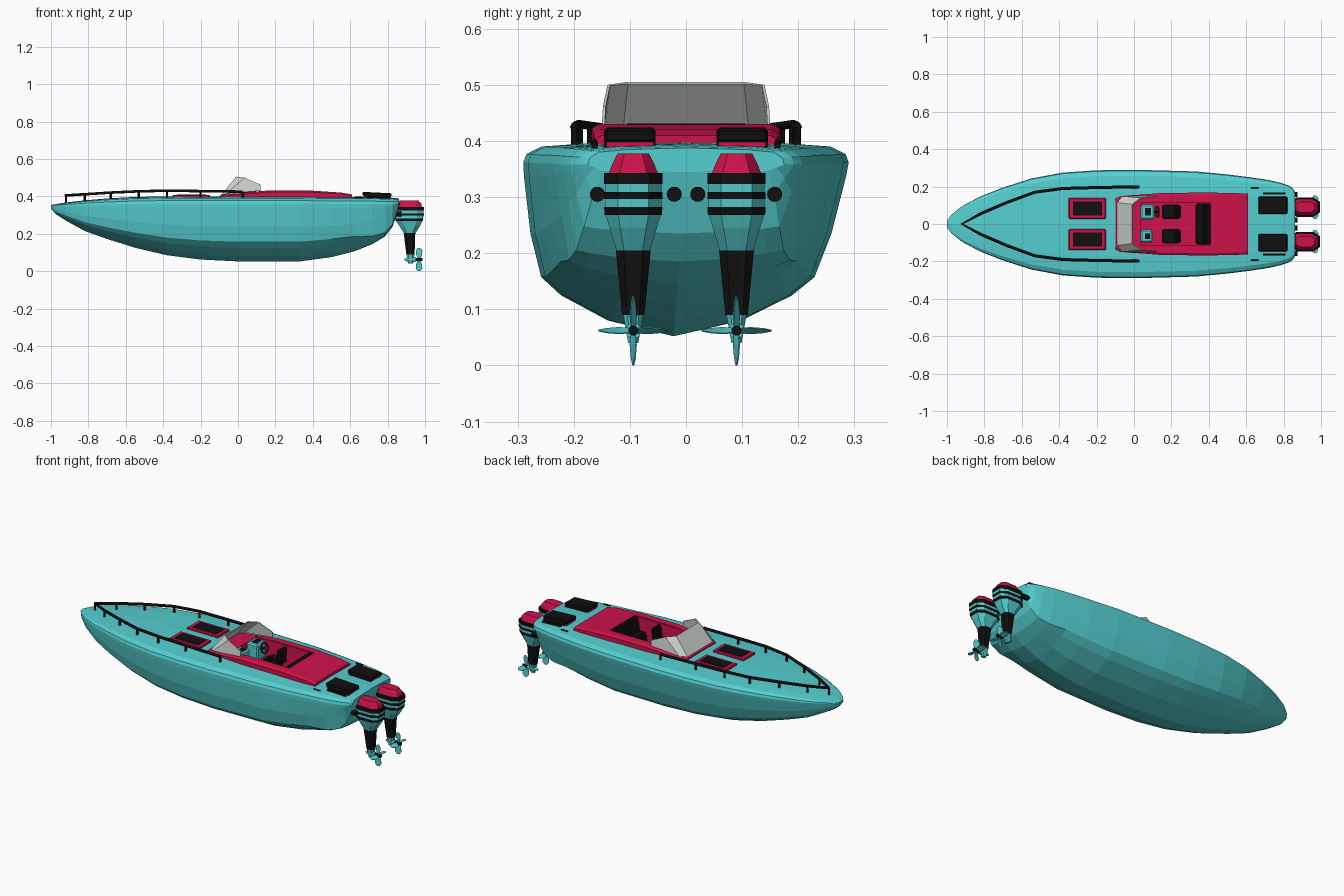
import bpy, bmesh
from math import cos, sin, pi
from mathutils import Vector, Matrix

if "Cube" in bpy.data.objects:
    bpy.data.objects.remove(bpy.data.objects["Cube"])


def mat(name, col):
    m = bpy.data.materials.new(name)
    m.diffuse_color = (*col, 1)
    m.use_nodes = True
    m.node_tree.nodes["Principled BSDF"].inputs["Base Color"].default_value = m.diffuse_color
    return m


TEAL = mat("teal", (0.09, 0.62, 0.63))
RED = mat("crimson", (0.62, 0.006, 0.07))
BLACK = mat("black", (0.005, 0.005, 0.005))
GLASS = mat("glass", (0.62, 0.66, 0.62))


def finish(name, bm, m):
    bmesh.ops.recalc_face_normals(bm, faces=bm.faces)
    me = bpy.data.meshes.new(name)
    bm.to_mesh(me)
    bm.free()
    ob = bpy.data.objects.new(name, me)
    bpy.context.collection.objects.link(ob)
    me.materials.append(m)
    return ob


def loft(name, rings, m):
    """Skin closed rings of equal length and cap both ends."""
    bm = bmesh.new()
    vs = [[bm.verts.new(p) for p in r] for r in rings]
    n = len(vs[0])
    for a, b in zip(vs, vs[1:]):
        for i in range(n):
            bm.faces.new((a[i], a[(i + 1) % n], b[(i + 1) % n], b[i]))
    bm.faces.new(vs[0])
    bm.faces.new(vs[-1])
    return finish(name, bm, m)


def box(name, x0, x1, y0, y1, z0, z1, m, bevel=0, tilt=0):
    bm = bmesh.new()
    bmesh.ops.create_cube(bm, size=1)
    bmesh.ops.scale(bm, vec=(x1 - x0, y1 - y0, z1 - z0), verts=bm.verts)
    if bevel:
        bmesh.ops.bevel(bm, geom=bm.edges[:], offset=bevel, segments=1, affect='EDGES')
    c = Vector(((x0 + x1) / 2, (y0 + y1) / 2, (z0 + z1) / 2))
    bmesh.ops.transform(bm, matrix=Matrix.Translation(c) @ Matrix.Rotation(tilt, 4, 'Y'), verts=bm.verts)
    return finish(name, bm, m)


def rod(name, a, b, r, m, r2=None, seg=12):
    a, b = Vector(a), Vector(b)
    d = b - a
    bm = bmesh.new()
    bmesh.ops.create_cone(bm, cap_ends=True, segments=seg, radius1=r, radius2=r if r2 is None else r2, depth=d.length)
    rot = d.to_track_quat('Z', 'Y').to_matrix().to_4x4()
    bmesh.ops.transform(bm, matrix=Matrix.Translation((a + b) / 2) @ rot, verts=bm.verts)
    return finish(name, bm, m)


def tube(name, pts, r, m, cyclic=False):
    cu = bpy.data.curves.new(name, 'CURVE')
    cu.dimensions = '3D'
    cu.bevel_depth, cu.bevel_resolution, cu.use_fill_caps = r, 1, True
    sp = cu.splines.new('POLY')
    sp.points.add(len(pts) - 1)
    for p, q in zip(sp.points, pts):
        p.co = (*q, 1)
    sp.use_cyclic_u = cyclic
    cu.materials.append(m)
    ob = bpy.data.objects.new(name, cu)
    bpy.context.collection.objects.link(ob)
    return ob


# Hull: x, half beam, sheer height, keel height
stations = [(-1, .018, .347, .335), (-.975, .05, .348, .305), (-.92, .095, .35, .27), (-.82, .148, .353, .215),
            (-.7, .195, .356, .172), (-.55, .243, .36, .125), (-.38, .275, .362, .085), (-.2, .287, .362, .062),
            (0, .29, .362, .052), (.33, .281, .362, .052), (.5, .265, .36, .075), (.62, .25, .36, .105),
            (.72, .235, .359, .145), (.785, .22, .358, .185), (.825, .207, .358, .235), (.848, .192, .358, .3),
            (.86, .175, .358, .345)]
section = [(1, 1), (.99, .92), (.925, .59), (.84, .34), (.71, .235), (.41, .09)]


def hull_ring(x, w, zs, zk):
    h, k = zs - zk, w / .29
    flat = .7 * min(max((x - .6) / .2, 0), 1)
    half = [(w * .6, zs + .034 * min(1, k * 1.3)), (w * .89, zs + .028 * min(1, k * 1.3)),
            (w * .98, zs + .015 * min(1, k * 1.3))]
    half += [(w * a, zk + h * b * (1 - flat if b < .5 else 1)) for a, b in section]
    ring = [(0, half[0][1] + .003)] + half + [(0, zk)] + [(-y, z) for y, z in reversed(half)]
    return [(x, y - .022 * max(0, 1 - (z - zk) / h) * h / .31, z) for y, z in ring]


hull = loft("hull", [hull_ring(*s) for s in stations], TEAL)

# Raised cockpit surround
surround = loft("cockpit_surround", [
    [(x, w, .36), (x, w, z - .008), (x, w - .012, z), (x, -w + .012, z), (x, -w, z - .008), (x, -w, .36)]
    for x, w, z in [(-.1, .135, .404), (-.07, .15, .41), (.05, .158, .42), (.15, .166, .43),
                    (.4, .168, .43), (.55, .165, .42), (.61, .162, .41)]], RED)

# Cockpit opening and its liner
cutter = box("cockpit_cutter", .03, .41, -.115, .115, .29, .6, RED)
cutter.hide_render = True
cutter.hide_viewport = False
cutter.display_type = 'WIRE'
for ob in (hull, surround):
    b = ob.modifiers.new("opening", 'BOOLEAN')
    b.operation, b.object, b.solver = 'DIFFERENCE', cutter, 'EXACT'
box("cockpit_floor", .03, .41, -.115, .115, .285, .293, RED)
for s in (1, -1):
    box("cockpit_side", .03, .41, s * .1145 - .002, s * .1145 + .002, .285, .425, RED)
box("cockpit_bulkhead", .028, .034, -.115, .115, .285, .418, RED)

# Dashboards, wheel, seats and rear bench
for y0, y1, x1 in [(.025, .105, .11), (-.1, -.03, .1)]:
    box("dashboard", .035, x1, y0, y1, .33, .425, TEAL, .008)
box("dash_screen", .06, .09, .045, .085, .42, .43, BLACK)
box("glove_panel", .06, .085, -.08, -.05, .42, .429, BLACK)
tube("steering_wheel", [(.125 - .3 * .028 * sin(a * pi / 6), .065 + .028 * cos(a * pi / 6), .4 + .028 * sin(a * pi / 6))
                        for a in range(12)], .004, BLACK, True)
rod("steering_column", (.1, .065, .39), (.127, .065, .4), .006, BLACK)
for s in (1, -1):
    y = s * .066
    box("seat_base", .175, .225, y - .02, y + .02, .29, .34, BLACK)
    box("seat_cushion", .15, .245, y - .038, y + .038, .335, .36, BLACK, .008)
    box("seat_back", .222, .246, y - .036, y + .036, .345, .43, BLACK, .008, .12)
box("bench_cushion", .33, .41, -.11, .11, .29, .355, BLACK, .008)
box("bench_back", .375, .4, -.11, .11, .34, .431, BLACK, .006, .2)

# Windshield: front pane and two side panes
base = [(.12, -.15, .43), (-.06, -.148, .415), (-.09, -.115, .408), (-.09, .115, .408), (-.06, .148, .415), (.12, .15, .43)]
top = [(.12, -.148, .462), (.035, -.14, .5), (-.01, -.105, .505), (-.01, .105, .505), (.035, .14, .5), (.12, .148, .462)]
bm = bmesh.new()
lo, hi = ([bm.verts.new(p) for p in row] for row in (base, top))
for i in range(5):
    bm.faces.new((lo[i], lo[i + 1], hi[i + 1], hi[i]))
shield = finish("windshield", bm, GLASS)
shield.modifiers.new("thickness", 'SOLIDIFY').thickness = .005

# Bow rail and posts
rail = [(-.92, 0, .405), (-.82, .055, .411), (-.68, .115, .42), (-.53, .17, .427), (-.38, .19, .43),
        (-.2, .195, .428), (.025, .199, .425)]
tube("bow_rail", [(x, -y, z) for x, y, z in rail[:0:-1]] + rail, .008, BLACK)
for x, y, z in rail:
    for s in ((1, -1) if y else (1,)):
        rod("rail_post", (x, s * y, .365), (x, s * y, z), .006, BLACK, seg=8)

for s in (1, -1):
    # Foredeck hatches
    y0, y1 = sorted((s * .028, s * .138))
    box("hatch_frame", -.35, -.15, y0, y1, .38, .408, RED, .004)
    box("hatch_panel", -.325, -.172, y0 + .018, y1 - .018, .39, .411, BLACK)
    # Stern pads: red core under a black cover
    y0, y1 = sorted((s * .054, s * .146))
    box("pad_core", .67, .815, y0 + .005, y1 - .005, .37, .408, RED)
    box("pad_cover", .665, .82, y0, y1, .401, .42, BLACK, .005, .05)
    for y in (y0 + .003, y1 - .003):
        box("pad_edge", .68, .815, y - .003, y + .003, .37, .41, BLACK)
    # Grab rails and cleats
    rod("grab_rail", (.69, s * .163, .397), (.81, s * .163, .392), .006, BLACK, seg=8)
    for x in (.7, .8):
        rod("grab_rail_foot", (x, s * .163, .37), (x, s * .163, .395), .005, BLACK, seg=8)
    rod("cleat", (.625, s * .195, .396), (.665, s * .195, .396), .004, BLACK, seg=8)
    # Exhaust ports
    for y in (.021, .158):
        rod("exhaust_port", (.83, s * y, .305), (.875, s * y, .305), .0135, BLACK, seg=16)


def plan(z, x0, x1, hy, cy):
    """Chamfered rectangle at height z."""
    a, b = (x1 - x0) * .22, hy * .45
    half = [(x0, hy - b), (x0 + a, hy), (x1 - a, hy), (x1, hy - b)]
    return [(x, cy + y, z) for x, y in half] + [(x, cy - y, z) for x, y in reversed(half)]


# Twin outboard motors, as stacked bands of (z, x0, x1, half width)
bands = [("cowl_top", RED, [(.378, .865, .965, .028), (.36, .85, .98, .037), (.342, .845, .985, .044)]),
         ("stripe_upper", BLACK, [(.343, .835, .993, .052), (.323, .835, .995, .052)]),
         ("cowl_upper", TEAL, [(.323, .837, .993, .05), (.309, .838, .992, .05)]),
         ("stripe_middle", BLACK, [(.309, .836, .994, .052), (.297, .837, .993, .052)]),
         ("cowl_lower", TEAL, [(.297, .84, .991, .05), (.282, .842, .99, .05)]),
         ("stripe_lower", BLACK, [(.282, .84, .991, .052), (.268, .842, .988, .051)]),
         ("cowl_base", TEAL, [(.268, .845, .985, .049), (.245, .86, .975, .042), (.205, .885, .95, .03)]),
         ("leg", BLACK, [(.205, .886, .948, .031), (.09, .9, .944, .02)]),
         ("skeg", TEAL, [(.09, .9, .944, .018), (.04, .91, .935, .009)])]
for s in (1, -1):
    cy = s * .092 - .002
    for name, m, prof in bands:
        loft("motor_" + name, [plan(*p, cy) for p in prof], m)
    box("motor_bracket", .81, .87, cy - .03, cy + .03, .3, .365, BLACK, .005)
    rod("gearcase_nose", (.89, cy, .062), (.91, cy, .062), .004, TEAL, .014)
    rod("gearcase", (.91, cy, .062), (.95, cy, .062), .014, TEAL)
    rod("propeller_hub", (.95, cy, .062), (.987, cy, .062), .009, BLACK)
    # Propeller blades, thin and nearly edge-on from behind
    for k in range(4):
        rot = Matrix.Rotation(k * pi / 2, 4, 'X')
        rings = []
        for r, c, a in [(.005, .008, .5), (.025, .016, .35), (.048, .018, .2), (.062, .007, .1)]:
            d, n = Vector((c * cos(a), c * sin(a), 0)), Vector((-sin(a), cos(a), 0)) * .001
            rings.append([Vector((.968, cy, .062)) + rot @ (Vector((0, 0, -r)) + v) for v in (d + n, d - n, -d - n, -d + n)])
        loft("propeller_blade", rings, TEAL)
